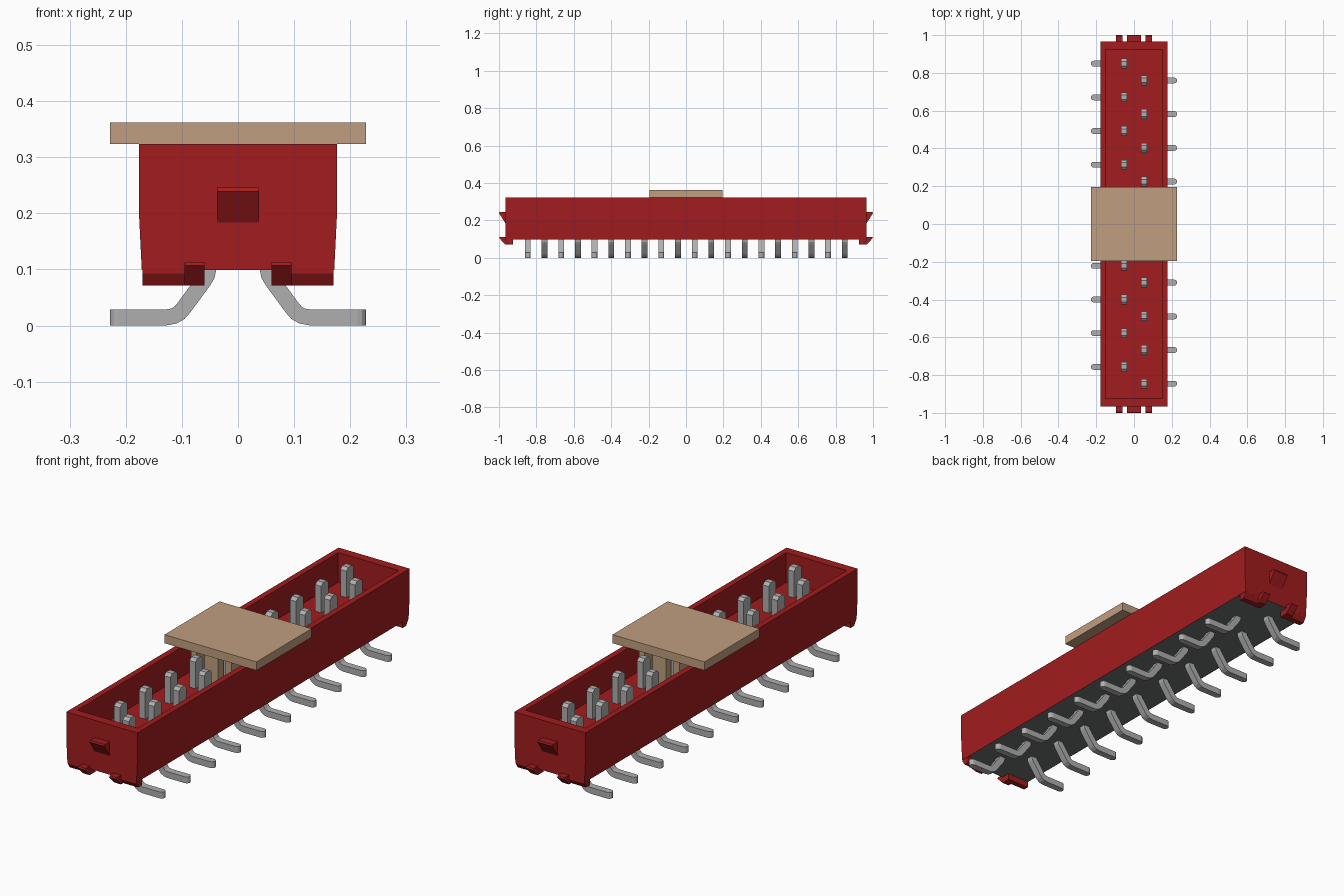
import bpy, bmesh, math
from mathutils import Vector

cube = bpy.data.objects.get("Cube")
if cube:
    bpy.data.objects.remove(cube, do_unlink=True)


def material(name, rgb):
    m = bpy.data.materials.new(name)
    m.use_nodes = True
    m.diffuse_color = (*rgb, 1)
    m.node_tree.nodes["Principled BSDF"].inputs["Base Color"].default_value = (*rgb, 1)
    return m


RED = material("red plastic", (0.36, 0.0115, 0.013))
GREY = material("pin metal", (0.43, 0.43, 0.43))
TAN = material("tan plastic", (0.53, 0.345, 0.215))
DARK = material("dark underside", (0.155, 0.17, 0.17))


def loft(name, rings, *mats):
    """Join matching rings of points into a closed solid."""
    bm = bmesh.new()
    rows = [[bm.verts.new(p) for p in ring] for ring in rings]
    for a, b in zip(rows, rows[1:]):
        for i in range(len(a)):
            j = (i + 1) % len(a)
            bm.faces.new((a[i], a[j], b[j], b[i]))
    bm.faces.new(rows[0])
    bm.faces.new(rows[-1])
    bmesh.ops.recalc_face_normals(bm, faces=bm.faces)
    mesh = bpy.data.meshes.new(name)
    bm.to_mesh(mesh)
    bm.free()
    for m in mats:
        mesh.materials.append(m)
    obj = bpy.data.objects.new(name, mesh)
    bpy.context.collection.objects.link(obj)
    return obj


def rect(cx, cy, hx, hy, z):
    return [(cx + sx * hx, cy + sy * hy, z)
            for sx, sy in ((-1, -1), (1, -1), (1, 1), (-1, 1))]


def box(name, x0, x1, y0, y1, z0, z1, mat):
    cx, cy, hx, hy = (x0 + x1) / 2, (y0 + y1) / 2, (x1 - x0) / 2, (y1 - y0) / 2
    return loft(name, [rect(cx, cy, hx, hy, z) for z in (z0, z1)], mat)


def prism(name, profile, x0, x1, end, mat):
    """Extrude a (y, z) profile along x; end mirrors it front to back."""
    return loft(name, [[(x, end * y, z) for y, z in profile] for x in (x0, x1)], mat)


# Open-topped housing, slightly narrower at its foot
TOP, BASE, FLOOR = 0.3235, 0.099, 0.19
housing = loft("housing", [
    rect(0, 0, 0.1715, 0.965, BASE),
    rect(0, 0, 0.1765, 0.965, 0.2),
    rect(0, 0, 0.1765, 0.965, TOP),
    rect(0, 0, 0.15, 0.925, TOP),
    rect(0, 0, 0.15, 0.925, FLOOR)], RED, DARK)
for face in housing.data.polygons:
    if face.normal.z < -0.9:
        face.material_index = 1

# End details: central latch wedge, feet and small hooks
latch = [(0.96, 0.246), (0.997, 0.246), (1.0, 0.239), (0.965, 0.184), (0.96, 0.184)]
foot = [(0.925, 0.105), (0.9648, 0.105), (0.9648, 0.093), (0.95, 0.071), (0.925, 0.071)]
hook = [(0.925, 0.112), (0.995, 0.112), (1.0, 0.107), (0.966, 0.071), (0.925, 0.071)]
for end, label in ((-1, "front"), (1, "back")):
    prism(label + "_latch", latch, -0.037, 0.037, end, RED)
    for side, hand in ((-1, "right"), (1, "left")):
        prism(f"{label}_{hand}_foot", foot, side * 0.07, side * 0.17, end, RED)
        prism(f"{label}_{hand}_hook", hook, side * 0.06, side * 0.095, end, RED)

# Bent solder lead centre line: x, z, half width (narrowing to a round tip)
HALF = 0.0155
PATH = [(0.053, 0.12, HALF), (0.053, 0.1, HALF), (0.055, 0.09, HALF),
        (0.061, 0.08, HALF), (0.097, 0.031, HALF), (0.104, 0.023, HALF),
        (0.114, 0.017, HALF), (0.128, 0.0145, HALF)]
PATH += [(0.213 + HALF * math.sin(a), 0.0145, max(HALF * math.cos(a), 0.003))
         for a in (math.radians(d) for d in (0, 30, 60, 85))]


def lead(name, side, y):
    rings = []
    for i, (x, z, w) in enumerate(PATH):
        a, b = PATH[max(i - 1, 0)], PATH[min(i + 1, len(PATH) - 1)]
        t = Vector((b[0] - a[0], b[1] - a[1])).normalized() * 0.0142
        rings.append([(side * (x - s * t.y), y + q * w, max(z + s * t.x, 0))
                      for s, q in ((-1, -1), (1, -1), (1, 1), (-1, 1))])
    return loft(name, rings, GREY)


# Two staggered rows of contacts with chamfered tips
PITCH = 0.1784
for side, hand, first in ((-1, "right", 0.849), (1, "left", 0.76)):
    for n in range(10):
        y = first - n * PITCH
        lead(f"{hand}_lead_{n + 1}", side, y)
        loft(f"{hand}_pin_{n + 1}", [
            rect(side * 0.053, y, 0.015, 0.026, FLOOR - 0.03),
            rect(side * 0.053, y, 0.015, 0.026, 0.309),
            rect(side * 0.053, y, 0.015, 0.012, 0.321)], GREY)

# Pick-up cap with ribs gripping between the contact rows
box("cap_plate", -0.2285, 0.2285, -0.195, 0.195, TOP, 0.362, TAN)
box("cap_middle_rib", -0.033, 0.033, -0.19, 0.19, 0.2, TOP + 0.01, TAN)
for side, hand in ((-1, "right"), (1, "left")):
    x0, x1 = sorted((side * 0.072, side * 0.1))
    box(f"cap_{hand}_rib", x0, x1, -0.19, 0.19, 0.2, TOP + 0.01, TAN)
